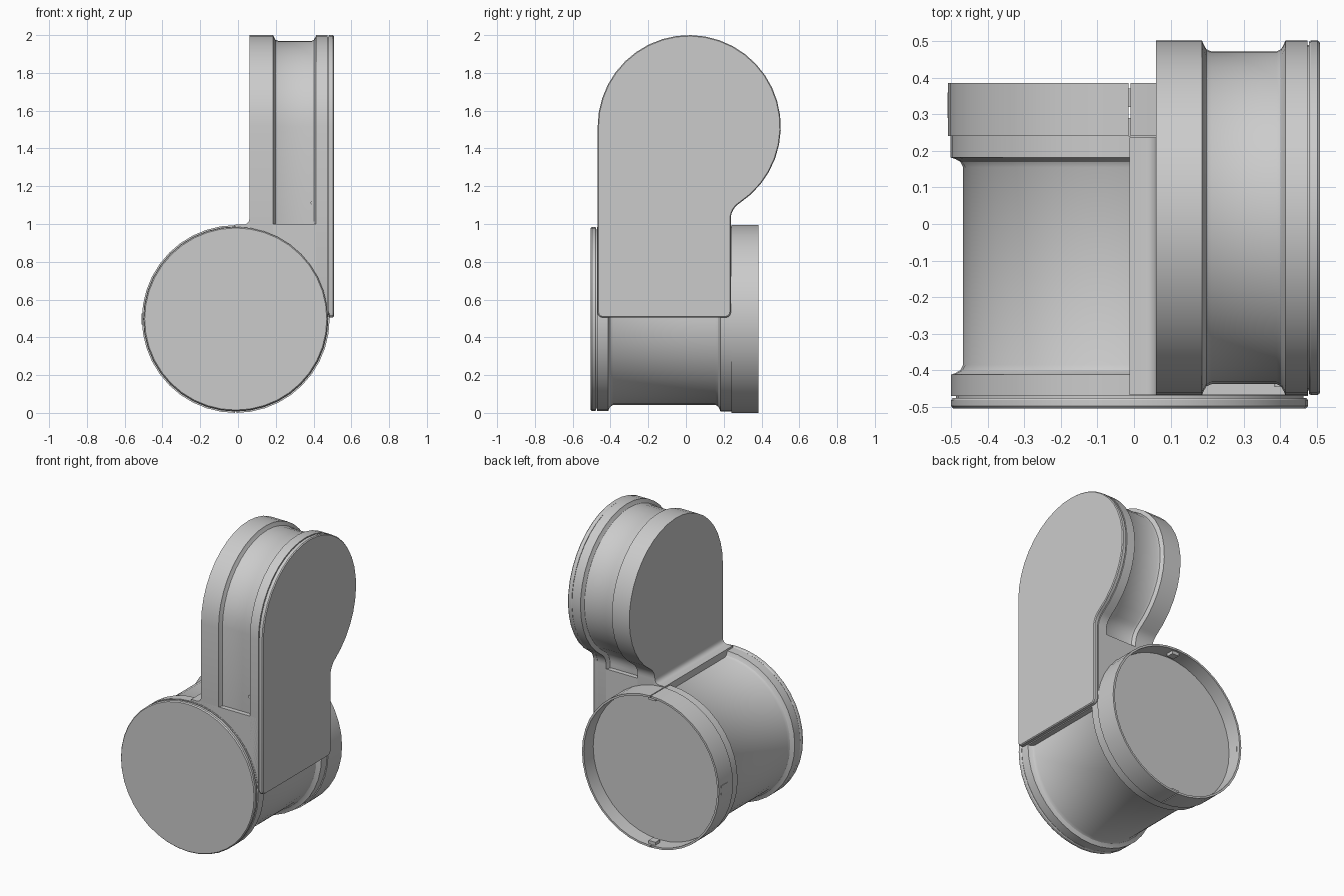
import bpy, bmesh
from math import sin, cos, pi, atan2, sqrt, radians
from mathutils import Vector

old = bpy.data.objects.get("Cube")
if old:
    bpy.data.objects.remove(old, do_unlink=True)

grey = bpy.data.materials.new("plain_grey")
grey.use_nodes = True
grey.diffuse_color = (0.6, 0.6, 0.6, 1)
grey.node_tree.nodes["Principled BSDF"].inputs["Base Color"].default_value = (0.6, 0.6, 0.6, 1)

SEG = 40
AX, AZ = -0.012, 0.497      # axis of the lower pipe
CY, CZ, R = 0.017, 1.515, 0.485  # centre and radius of the upper pipe
BACK, LOW, FIL = 0.237, 0.505, 0.1
parts = []


def loft(name, sections):
    """Solid skinned through matching closed sections, capped at both ends."""
    bm = bmesh.new()
    rings = [[bm.verts.new(p) for p in s] for s in sections]
    for a, b in zip(rings, rings[1:]):
        for i in range(len(a)):
            j = (i + 1) % len(a)
            bm.faces.new((a[i], a[j], b[j], b[i]))
    bm.faces.new(rings[0][::-1])
    bm.faces.new(rings[-1])
    bmesh.ops.recalc_face_normals(bm, faces=bm.faces)
    mesh = bpy.data.meshes.new(name)
    bm.to_mesh(mesh)
    bm.free()
    mesh.materials.append(grey)
    ob = bpy.data.objects.new(name, mesh)
    bpy.context.scene.collection.objects.link(ob)
    parts.append(ob)
    return ob


def polar(r, a, y):
    return Vector((AX + r * cos(a), y, AZ + r * sin(a)))


def lathe(name, profile):
    return loft(name, [[polar(r, 2 * pi * i / SEG, y) for i in range(SEG)]
                       for y, r in profile])


def arc(cy, cz, r, a0, a1, n):
    return [(cy + r * cos(a0 + (a1 - a0) * i / n),
             cz + r * sin(a0 + (a1 - a0) * i / n)) for i in range(n + 1)]


def outline(x, d):
    """Side silhouette of the upper arm at x, shrunk inwards by d."""
    fy = BACK + FIL
    fz = CZ - sqrt((R + FIL) ** 2 - (fy - CY) ** 2)
    a = atan2(fz - CZ, fy - CY)
    c = 0.025
    pts = arc(CY, CZ, R - d, pi, a, 26)
    pts += arc(fy, fz, FIL + d, a + pi, pi, 6)[1:]
    pts += arc(BACK - d - c, LOW + d + c, c, 0, -pi / 2, 3)
    pts += arc(CY - R + d + c, LOW + d + c, c, -pi / 2, -pi, 3)
    return [(x, y, z) for y, z in pts]


def arm(name, profile):
    return loft(name, [outline(x, d) for x, d in profile])


# Lower pipe with its shallow waist, and the round front cover
lathe("lower_pipe", [(-0.47, 0.488), (-0.412, 0.488), (-0.408, 0.477), (-0.4, 0.463),
                     (-0.385, 0.455), (0.155, 0.455), (0.17, 0.463), (0.178, 0.477),
                     (0.182, 0.49), (0.24, 0.49), (0.24, 0.482), (0.29, 0.482)])
lathe("front_cover", [(-0.46, 0.475), (-0.476, 0.475), (-0.476, 0.484), (-0.482, 0.488),
                      (-0.498, 0.488), (-0.505, 0.482)])

# Upper arm with a recessed band, and its side cover
arm("upper_arm", [(0.06, 0), (0.186, 0), (0.19, 0.01), (0.198, 0.024), (0.212, 0.03),
                  (0.39, 0.03), (0.402, 0.024), (0.41, 0.01), (0.414, 0), (0.475, 0)])
arm("side_cover", [(0.46, 0.012), (0.479, 0.012), (0.479, 0.003), (0.484, 0),
                   (0.502, 0), (0.508, 0.005)])

# Corner block joining arm and pipe, with a fillet against the arm
corner = [(AX, LOW), (0.475, LOW), (0.475, 1.0), (0.07, 1.0), (0.07, 1.03)]
corner += arc(0.03, 1.027, 0.03, 0, -pi / 2, 5) + [(AX, 0.997)]
loft("corner_block", [[(x, y, z) for x, z in corner] for y in (CY - R, BACK)])

# Open rear skirt in two halves
for side, start in (("left", -pi / 2), ("right", pi / 2)):
    gap = 0.006
    angles = [start + gap + (pi - 2 * gap) * i / 20 for i in range(21)]
    loft(side + "_rear_skirt", [[polar(r, a, y) for r, y in
                                 ((0.497, 0.24), (0.497, 0.385), (0.484, 0.385), (0.484, 0.24))]
                                for a in angles])


# Small latches on the skirt
def latch(name, a, r0, r1, y0, y1, half):
    t = Vector((-sin(a), 0, cos(a))) * half
    loft(name, [[polar(r0, a, y) - t, polar(r0, a, y) + t,
                 polar(r1, a, y) + t, polar(r1, a, y) - t] for y in (y0, y1)])


latch("top_latch", pi / 2, 0.462, 0.49, 0.32, 0.37, 0.025)
latch("bottom_latch", -pi / 2, 0.462, 0.49, 0.32, 0.37, 0.025)
latch("side_latch", pi, 0.482, 0.498, 0.29, 0.36, 0.03)

# Tiny plug in the recessed band
loft("band_plug", [[(0.395 + 0.011 * cos(k * pi / 6), y, 1.113 + 0.011 * sin(k * pi / 6))
                    for k in range(12)] for y in (-0.43, -0.446)])

# Soft shading with crisp edges
bpy.ops.object.select_all(action='DESELECT')
for ob in parts:
    ob.select_set(True)
bpy.context.view_layer.objects.active = parts[0]
bpy.ops.object.shade_smooth_by_angle(angle=radians(30))
